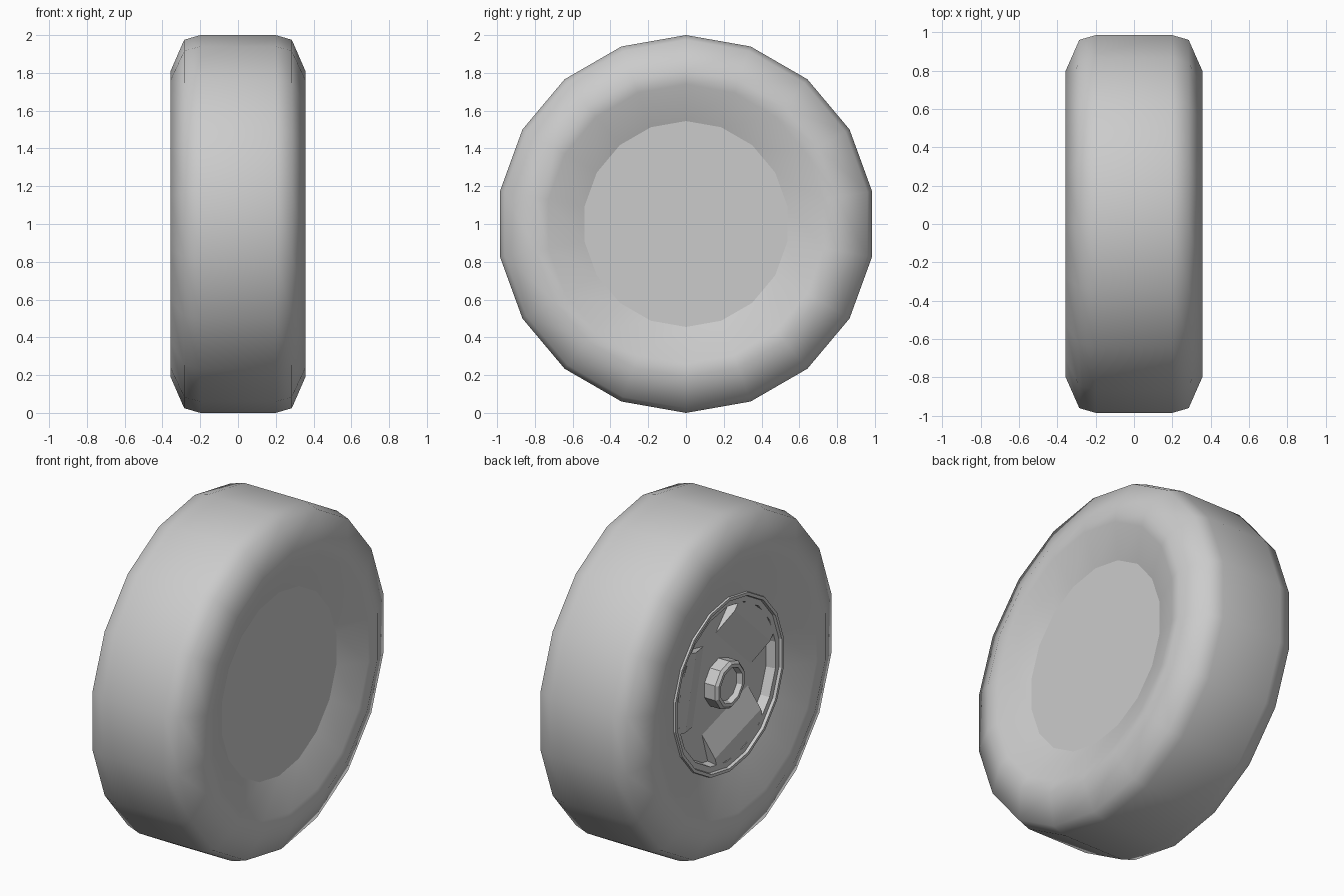
import bpy, bmesh
from math import sin, cos, pi, radians

cube = bpy.data.objects.get("Cube")
if cube:
    bpy.data.objects.remove(cube)

grey = bpy.data.materials.new("light_grey")
grey.use_nodes = True
colour = (0.6, 0.6, 0.6, 1)
grey.diffuse_color = colour
grey.node_tree.nodes["Principled BSDF"].inputs["Base Color"].default_value = colour


def finish(name, bm, smooth=False):
    bmesh.ops.recalc_face_normals(bm, faces=bm.faces)
    mesh = bpy.data.meshes.new(name)
    bm.to_mesh(mesh)
    bm.free()
    mesh.materials.append(grey)
    for face in mesh.polygons:
        face.use_smooth = smooth
    obj = bpy.data.objects.new(name, mesh)
    bpy.context.collection.objects.link(obj)
    return obj


def place(x, r, angle):
    """Point at a radius and angle around the axle."""
    return (x, -r * cos(angle), 1 + r * sin(angle))


def lathe(name, profile, sides, smooth=False, closed=False):
    """Spin (x, radius) points around the axle; radius 0 ends in a fan."""
    bm = bmesh.new()
    rings = []
    for x, r in profile:
        if r == 0:
            rings.append([bm.verts.new((x, 0, 1))] * sides)
        else:
            rings.append([bm.verts.new(place(x, r, pi / 2 + 2 * pi * i / sides))
                          for i in range(sides)])
    pairs = list(zip(rings, rings[1:]))
    if closed:
        pairs.append((rings[-1], rings[0]))
    for a, b in pairs:
        for i in range(sides):
            j = (i + 1) % sides
            quad = list(dict.fromkeys((a[i], a[j], b[j], b[i])))
            bm.faces.new(quad)
    return finish(name, bm, smooth)


# Tyre: rounded tread and sidewalls dishing in to the wheel
half = [(0.20, 1.0), (0.285, 0.975), (0.357, 0.81), (0.345, 0.74)]
profile = [(0.27, 0.545)] + half[::-1] + [(-x, r) for x, r in half] + [(-0.275, 0.515)]
lathe("tyre", profile, 18, smooth=True)

# Plain closing disc on one side
lathe("cover_disc", [(0.27, 0.545), (0.27, 0)], 18)

# Wheel dish with a thin raised lip and a sunken floor
FACE, FLOOR = -0.275, -0.215
lathe("wheel_lip", [(FACE + 0.01, 0.52), (FACE - 0.012, 0.515),
                    (FACE - 0.012, 0.497), (FACE + 0.01, 0.492)], 18)
lathe("wheel_dish", [(FACE + 0.005, 0.495), (FACE + 0.005, 0.46),
                     (FLOOR, 0.45), (FLOOR, 0)], 18)

# Three wide ramped webs leaving pockets between them
for n in range(3):
    turn = radians(47 + 120 * n)
    bm = bmesh.new()
    sections = []
    for side in (-0.225, 0.225):
        points = [(FLOOR, 0.2), (FACE + 0.005, 0.35), (FACE + 0.005, 0.41), (FLOOR, 0.41)]
        sections.append([bm.verts.new((x, -(d * cos(turn) - side * sin(turn)),
                                       1 + d * sin(turn) + side * cos(turn)))
                         for x, d in points])
    # Curved back filling out to the dish wall
    crown = [bm.verts.new(place(FACE + 0.005, 0.46, turn + radians(k)))
             for k in (-27, -7, 13, 27)]
    a, b = sections
    for i in range(3):
        bm.faces.new((a[i], a[i + 1], b[i + 1], b[i]))
    bm.faces.new((a[2], *crown, b[2]))
    bm.faces.new(a)
    bm.faces.new(b)
    finish("wheel_web", bm)

# Hollow hub boss
lathe("hub", [(FLOOR, 0.14), (-0.285, 0.14), (-0.3, 0.125),
              (-0.3, 0.105), (-0.27, 0.095), (-0.27, 0)], 10)
